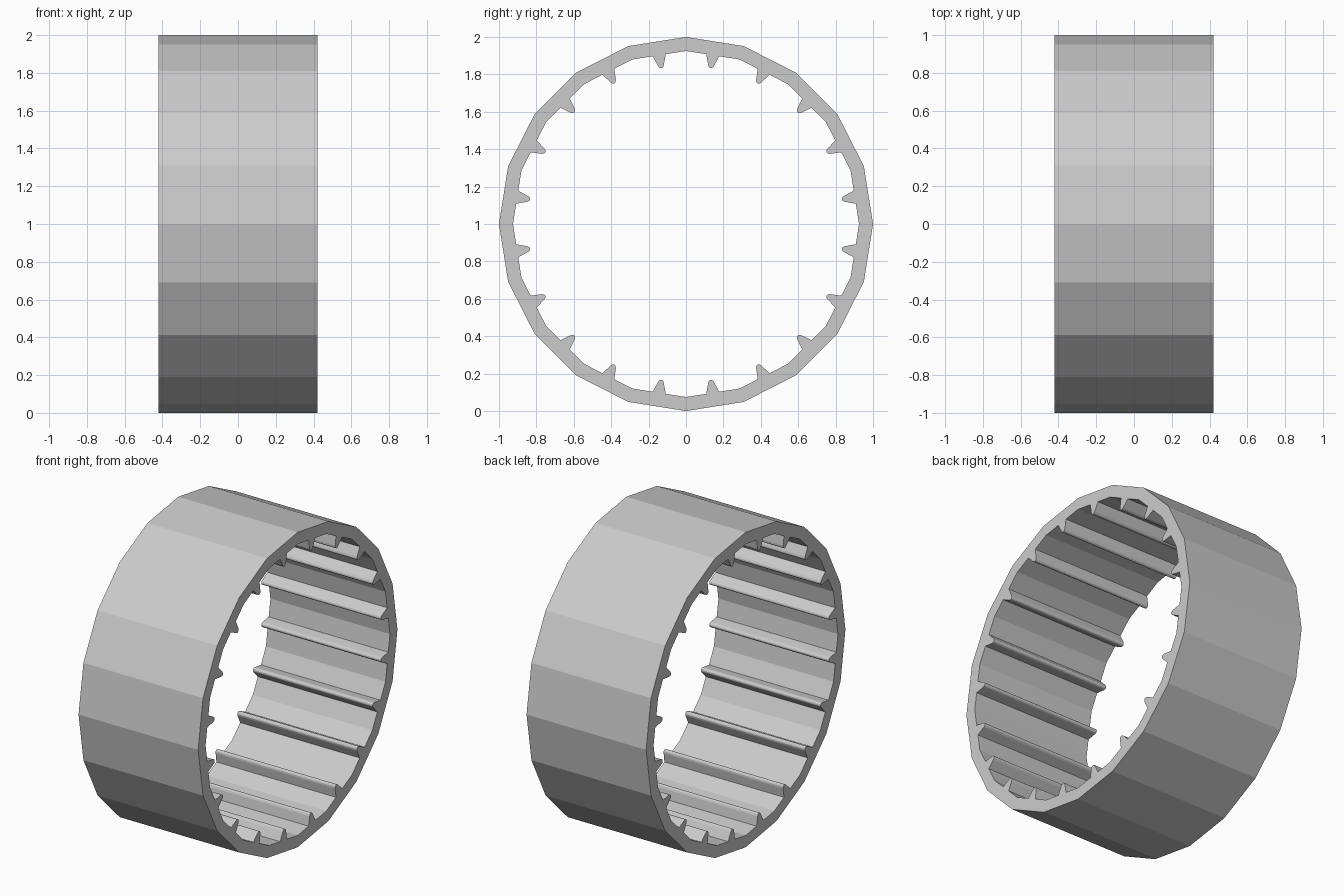
import bpy, bmesh
from math import sin, cos, pi

if "Cube" in bpy.data.objects:
    bpy.data.objects.remove(bpy.data.objects["Cube"])

SIDES, HALF_WIDTH = 20, 0.42
R_OUT, R_IN = 1.0, 0.925
STEP = 2 * pi / SIDES
APOTHEM = R_IN * cos(STEP / 2)
# half tooth profile: (sideways offset, radius), base to rounded tip
HALF_TOOTH = [(-0.035, APOTHEM), (-0.016, 0.858), (-0.010, 0.848), (-0.003, 0.844)]
TOOTH = HALF_TOOTH + [(-s, r) for s, r in reversed(HALF_TOOTH)]


def polar(r, a, s=0):
    return (r * sin(a) + s * cos(a), 1 + r * cos(a) - s * sin(a))


bm = bmesh.new()


def pair(p):
    return [bm.verts.new((x, *p)) for x in (-HALF_WIDTH, HALF_WIDTH)]


# ring with one inward tooth in the middle of every inner facet
for i in range(SIDES):
    a, b = i * STEP, (i + 1) * STEP
    mid = (a + b) / 2
    inner = [polar(R_IN, a)] + [polar(r, mid, s) for s, r in TOOTH] + [polar(R_IN, b)]
    inner = [pair(p) for p in inner]
    outer = [pair(polar(R_OUT, t)) for t in (b, a)]
    for side in (0, 1):
        bm.faces.new([v[side] for v in inner + outer])
    bm.faces.new((outer[0][0], outer[0][1], outer[1][1], outer[1][0]))
    for p, q in zip(inner, inner[1:]):
        bm.faces.new((p[0], p[1], q[1], q[0]))

bmesh.ops.remove_doubles(bm, verts=bm.verts, dist=1e-4)
bmesh.ops.recalc_face_normals(bm, faces=bm.faces)
mesh = bpy.data.meshes.new("toothed_ring")
bm.to_mesh(mesh)
bm.free()
bpy.context.collection.objects.link(bpy.data.objects.new("toothed_ring", mesh))
